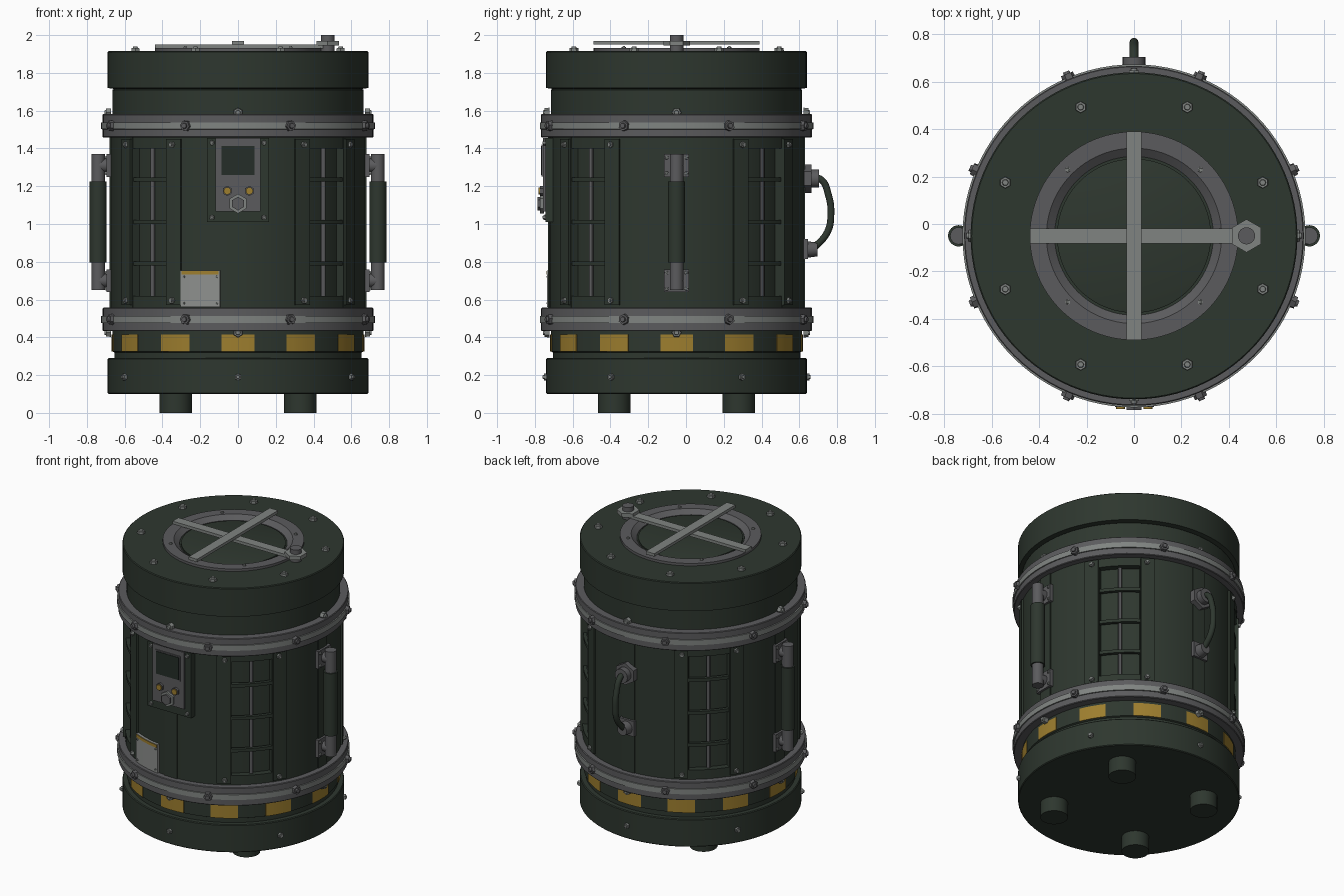
import bpy, bmesh
from math import sin, cos, pi, radians
from mathutils import Vector, Matrix

if "Cube" in bpy.data.objects:
    bpy.data.objects.remove(bpy.data.objects["Cube"], do_unlink=True)

CY = -0.05  # depth of the barrel axis
parts = []


def material(name, r, g, b):
    m = bpy.data.materials.new(name)
    m.use_nodes = True
    m.diffuse_color = (r, g, b, 1)
    m.node_tree.nodes["Principled BSDF"].inputs["Base Color"].default_value = (r, g, b, 1)
    return m


GREEN = material("dark green paint", 0.027, 0.038, 0.028)
GLASS = material("dark screen", 0.018, 0.026, 0.021)
GREY = material("dark grey metal", 0.105, 0.105, 0.11)
STEEL = material("steel", 0.215, 0.23, 0.22)
LABEL = material("label grey", 0.27, 0.28, 0.27)
YELLOW = material("warning yellow", 0.34, 0.21, 0.028)


def make(name, bm, mat):
    bmesh.ops.recalc_face_normals(bm, faces=bm.faces)
    mesh = bpy.data.meshes.new(name)
    bm.to_mesh(mesh)
    bm.free()
    mesh.materials.append(mat)
    ob = bpy.data.objects.new(name, mesh)
    bpy.context.collection.objects.link(ob)
    parts.append(ob)
    return ob


def around(angle, r, z):
    """Point at an angle in degrees from the front, turning to the left side."""
    a = radians(angle)
    return Vector((r * sin(a), CY - r * cos(a), z))


def out(angle):
    return Vector((sin(radians(angle)), -cos(radians(angle)), 0))


def lathe(name, profile, mat, closed=False, steps=96):
    bm = bmesh.new()
    rings = [[bm.verts.new(around(360 * i / steps, r, z)) for i in range(steps)]
             for r, z in profile]
    pairs = list(zip(rings, rings[1:]))
    if closed:
        pairs.append((rings[-1], rings[0]))
    else:
        bm.faces.new(rings[0])
        bm.faces.new(rings[-1])
    for low, high in pairs:
        for i in range(steps):
            j = (i + 1) % steps
            bm.faces.new((low[i], low[j], high[j], high[i]))
    return make(name, bm, mat)


def patches(name, spans, z0, z1, r0, r1, mat):
    """Curved slabs that follow the barrel between pairs of angles."""
    bm = bmesh.new()
    for a0, a1 in spans:
        n = max(2, round((a1 - a0) / 3.75))
        cuts = []
        for i in range(n + 1):
            a = a0 + (a1 - a0) * i / n
            cuts.append([bm.verts.new(around(a, r, z))
                         for r, z in ((r0, z0), (r1, z0), (r1, z1), (r0, z1))])
        for p, q in zip(cuts, cuts[1:]):
            for k in range(4):
                bm.faces.new((p[k], p[k - 1], q[k - 1], q[k]))
        bm.faces.new(cuts[0])
        bm.faces.new(cuts[-1])
    return make(name, bm, mat)


def add_cyl(bm, pos, axis, r, depth, sides, taper=1.0):
    turn = Vector((0, 0, 1)).rotation_difference(Vector(axis)).to_matrix().to_4x4()
    bmesh.ops.create_cone(bm, cap_ends=True, segments=sides, radius1=r, radius2=r * taper,
                          depth=depth, matrix=Matrix.Translation(pos) @ turn)


def cyls(name, places, r, depth, mat, sides=32, taper=1.0):
    bm = bmesh.new()
    for pos, axis in places:
        add_cyl(bm, pos, axis, r, depth, sides, taper)
    return make(name, bm, mat)


def bolts(name, places, r, mat=STEEL):
    """Hexagon heads with a smaller round tip."""
    bm = bmesh.new()
    for pos, axis in places:
        add_cyl(bm, pos, axis, r, r, 6, 0.9)
        add_cyl(bm, pos + axis * r * 0.6, axis, r * 0.55, r * 0.5, 12, 0.8)
    return make(name, bm, mat)


def box(name, x0, x1, y0, y1, z0, z1, mat):
    bm = bmesh.new()
    size = Matrix.Diagonal((x1 - x0, y1 - y0, z1 - z0, 1))
    mid = Matrix.Translation(((x0 + x1) / 2, (y0 + y1) / 2, (z0 + z1) / 2))
    bmesh.ops.create_cube(bm, size=1, matrix=mid @ size)
    return make(name, bm, mat)


UP = Vector((0, 0, 1))
FRONT = Vector((0, -1, 0))
quarters = [0, 90, 180, 270]

# Barrel core with base, grooves, neck and cap
lathe("barrel", [(0.685, 0.1), (0.69, 0.105), (0.69, 0.285), (0.685, 0.29), (0.655, 0.29),
                 (0.655, 0.32), (0.665, 0.325), (0.665, 0.45), (0.63, 0.5), (0.63, 1.52),
                 (0.665, 1.53), (0.665, 1.71), (0.655, 1.715), (0.69, 1.72),
                 (0.69, 1.91), (0.685, 1.915), (0.36, 1.915), (0.34, 1.9)], GREEN)
cyls("feet", [(Vector((x, CY + y, 0.055)), UP) for x in (-0.33, 0.33) for y in (-0.33, 0.33)],
     0.086, 0.11, GREEN)
patches("warning_patches", [(30 * k - 7.4, 30 * k + 7.4) for k in range(12)],
        0.325, 0.415, 0.66, 0.669, YELLOW)
bolts("base_bolts", [(around(60 * k, 0.693, 0.19), out(60 * k)) for k in range(6)], 0.02)

# Clamp bands
for name, z in (("lower", 0.495), ("upper", 1.52)):
    lathe(name + "_band", [(0.62, z - 0.062), (0.713, z - 0.062), (0.717, z - 0.058),
                           (0.717, z + 0.058), (0.713, z + 0.062), (0.62, z + 0.062)],
          GREY, closed=True)
    lathe(name + "_band_rib", [(0.7, z - 0.02), (0.724, z - 0.018),
                               (0.724, z + 0.018), (0.7, z + 0.02)], STEEL, closed=True)
    bolts(name + "_band_bolts", [(around(a + 22.5, 0.725, z), out(a + 22.5))
                                 for a in range(0, 360, 45)], 0.03, GREY)
    edge = z + (0.07 if z > 1 else -0.07)
    bolts(name + "_band_studs", [(around(a, 0.685, edge), out(a)) for a in quarters], 0.026)

# Outer shell between the four ladder recesses
patches("shell_panels", [(a - 34, a + 34) for a in quarters], 0.54, 1.47, 0.62, 0.675, GREEN)
patches("panel_strips", [(a + s * 30 - 3.7, a + s * 30 + 3.7) for a in quarters for s in (-1, 1)],
        0.57, 1.45, 0.62, 0.687, GREEN)
patches("centre_strips", [(a - 4, a + 4) for a in quarters], 0.55, 1.46, 0.66, 0.681, GREEN)
recesses = [(a + 33, a + 57) for a in quarters]
for i, (z0, z1) in enumerate(((0.54, 0.62), (1.4, 1.47))):
    patches("recess_sill_%d" % (i + 1), recesses, z0, z1, 0.62, 0.672, GREEN)
for i, z in enumerate((0.79, 1.01, 1.235)):
    patches("ladder_rung_%d" % (i + 1), recesses, z - 0.011, z + 0.011, 0.645, 0.668, GREEN)
cyls("recess_pipes", [(around(a + 45, 0.64, 1.01), UP) for a in quarters], 0.012, 0.8, GREY, 12)
bolts("strip_bolts", [(around(a + s * 30.5, 0.69, z), out(a + s * 30.5))
                      for a in quarters for s in (-1, 1) for z in (0.595, 1.42)], 0.018)

# Control console on the front
box("console_plate", -0.165, 0.165, -0.745, -0.68, 1.01, 1.455, GREEN)
box("console_panel", -0.12, 0.12, -0.758, -0.74, 1.065, 1.455, GREY)
box("screen_frame", -0.095, 0.095, -0.764, -0.75, 1.252, 1.422, GREY)
box("screen", -0.087, 0.087, -0.768, -0.755, 1.26, 1.414, GLASS)
cyls("button_collars", [((x, -0.762, 1.175), FRONT) for x in (-0.057, 0.06)], 0.027, 0.02, GREY, 6)
cyls("buttons", [((x, -0.772, 1.175), FRONT) for x in (-0.057, 0.06)], 0.019, 0.016, YELLOW, 16)
cyls("knob_collar", [((0, -0.762, 1.108), FRONT)], 0.052, 0.02, STEEL, 6)
cyls("knob", [((0, -0.772, 1.108), FRONT)], 0.036, 0.026, GREY, 6)
bolts("console_bolts", [(Vector((x, -0.747, z)), FRONT)
                        for x in (-0.138, 0.138) for z in (1.035, 1.43)], 0.015)

# Label plate
patches("label_plate", [(-26, -8)], 0.56, 0.755, 0.67, 0.692, LABEL)
patches("label_stripe", [(-25.5, -8.5)], 0.732, 0.752, 0.688, 0.695, YELLOW)
bolts("label_rivets", [(around(a, 0.692, z), out(a)) for a in (-24.5, -9.5) for z in (0.58, 0.72)],
      0.008)

# Side grab bars
for side, s in (("left", 1), ("right", -1)):
    cyls(side + "_bar", [((s * 0.74, CY, 1.01), UP)], 0.036, 0.72, GREY, 24)
    cyls(side + "_grip", [((s * 0.74, CY, 1.01), UP)], 0.045, 0.43, GREEN, 24)
    for end, z in (("lower", 0.7), ("upper", 1.31)):
        xs = sorted((s * 0.66, s * 0.695))
        box(f"{side}_{end}_bracket", *xs, CY - 0.067, CY + 0.067, z - 0.06, z + 0.06, GREY)
        cyls(f"{side}_{end}_post", [((s * 0.71, CY, z), Vector((s, 0, 0)))], 0.036, 0.07, GREY, 20)
        bolts(f"{side}_{end}_bracket_bolts",
              [(Vector((s * 0.697, CY + d, z + e)), Vector((s, 0, 0)))
               for d in (-0.052, 0.052) for e in (-0.042, 0.042)], 0.011)

# Curved rear handle
BACK = Vector((0, 1, 0))
cyls("handle_upper_flange", [((0, 0.645, 1.24), BACK)], 0.075, 0.04, GREY, 6)
box("handle_lower_plate", -0.055, 0.055, 0.61, 0.645, 0.815, 0.92, GREY)
cyls("handle_upper_hub", [((0, 0.675, 1.24), BACK)], 0.048, 0.06, GREY, 20)
cyls("handle_lower_hub", [((0, 0.665, 0.865), BACK)], 0.045, 0.06, GREY, 20, 0.8)
curve = bpy.data.curves.new("rear_handle", "CURVE")
curve.dimensions = "3D"
curve.bevel_depth = 0.019
curve.bevel_resolution = 3
curve.use_fill_caps = True
path = [(0.67, 1.245), (0.715, 1.235), (0.755, 1.15), (0.767, 1.06), (0.75, 0.96), (0.67, 0.865)]
spline = curve.splines.new("BEZIER")
spline.bezier_points.add(len(path) - 1)
for point, (y, z) in zip(spline.bezier_points, path):
    point.co = (0, y, z)
    point.handle_left_type = point.handle_right_type = "AUTO"
curve.materials.append(GREEN)
handle = bpy.data.objects.new("rear_handle", curve)
bpy.context.collection.objects.link(handle)

# Lid ring, crossed bars and locking bolt
lathe("lid_ring", [(0.44, 1.91), (0.44, 1.932), (0.37, 1.932), (0.335, 1.905), (0.335, 1.89)],
      GREY, closed=True)
lathe("lid_disc", [(0.325, 1.89), (0.325, 1.908), (0.32, 1.91)], GREEN)
box("lid_bar_across", -0.44, 0.45, CY - 0.032, CY + 0.032, 1.93, 1.95, STEEL)
box("lid_bar_lengthwise", -0.032, 0.032, CY - 0.44, CY + 0.44, 1.95, 1.97, STEEL)
cyls("lock_post", [((0.475, CY, 1.955), UP)], 0.036, 0.09, GREY, 24)
cyls("lock_nut", [((0.475, CY, 1.957), UP)], 0.07, 0.026, STEEL, 6)
bolts("lid_bolts", [(around(a + 22.5, 0.588, 1.918), UP) for a in range(0, 360, 45)], 0.026)
bolts("ring_bolts", [(around(a + 45, 0.395, 1.932), UP) for a in quarters], 0.012)

# Smooth the curved surfaces and keep the edges sharp
bpy.ops.object.select_all(action="DESELECT")
for ob in parts:
    ob.select_set(True)
bpy.context.view_layer.objects.active = parts[0]
bpy.ops.object.shade_smooth_by_angle(angle=radians(30))
